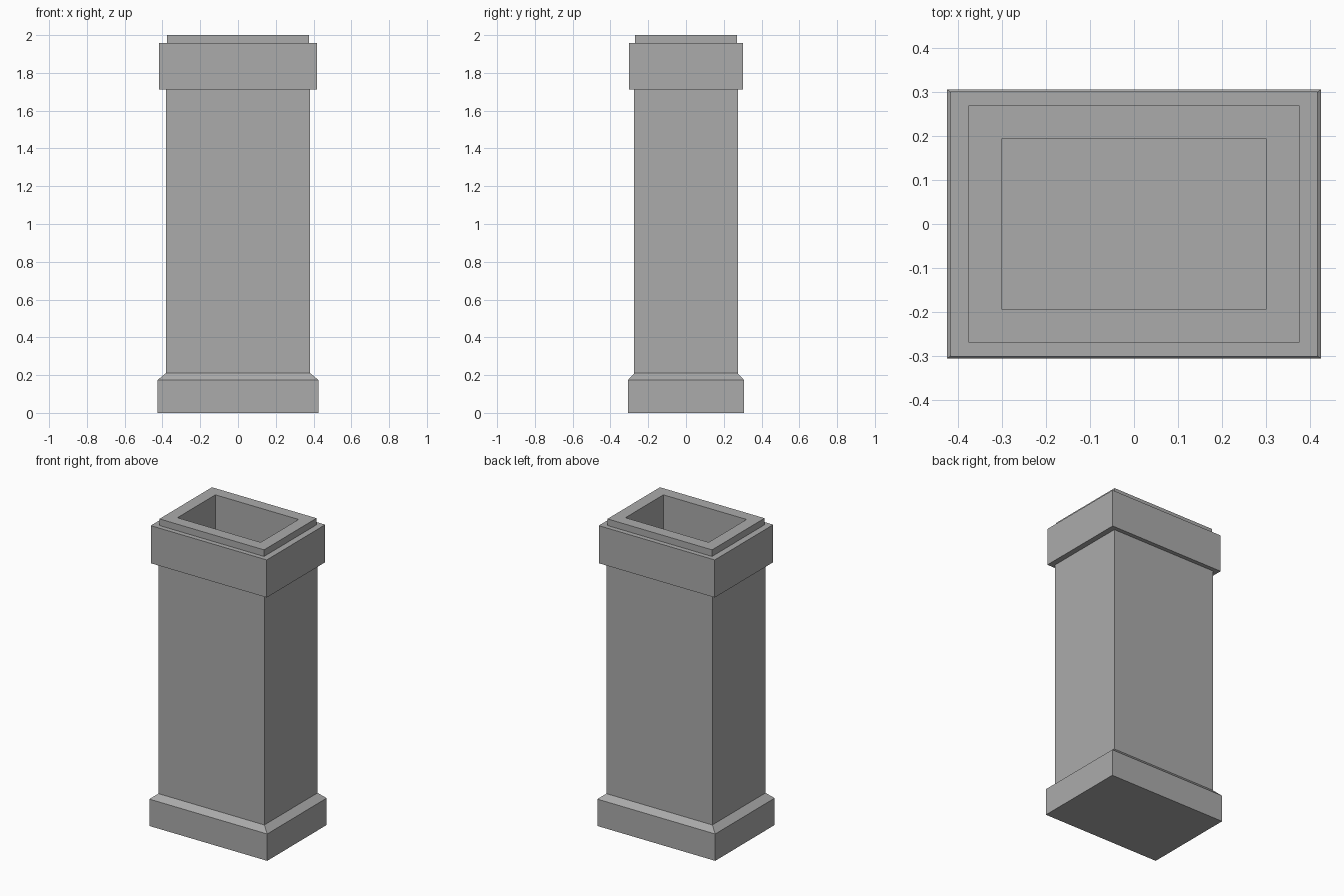
import bpy
import bmesh

if "Cube" in bpy.data.objects:
    bpy.data.objects.remove(bpy.data.objects["Cube"])

# Outline of the chimney from the ground up, over the rim and down the flue:
# (half width x, half depth y, height z)
profile = [
    (0.425, 0.306, 0.0), (0.425, 0.306, 0.175),     # plinth
    (0.382, 0.274, 0.21),                           # sloped shoulder
    (0.382, 0.274, 1.712),                          # shaft
    (0.418, 0.301, 1.712), (0.418, 0.301, 1.957),   # collar
    (0.377, 0.27, 1.957), (0.377, 0.27, 2.0),       # top lip
    (0.30, 0.195, 2.0), (0.30, 0.195, 1.5),         # flue opening
]


def stack_rectangles(name, rings):
    bm = bmesh.new()
    loops = [[bm.verts.new((sx * x, sy * y, z))
              for sx, sy in ((-1, -1), (1, -1), (1, 1), (-1, 1))]
             for x, y, z in rings]
    for low, high in zip(loops, loops[1:]):
        for i in range(4):
            j = (i + 1) % 4
            bm.faces.new((low[i], low[j], high[j], high[i]))
    bm.faces.new(loops[0][::-1])   # underside
    bm.faces.new(loops[-1])        # flue floor
    bmesh.ops.recalc_face_normals(bm, faces=bm.faces)
    mesh = bpy.data.meshes.new(name)
    bm.to_mesh(mesh)
    bm.free()
    obj = bpy.data.objects.new(name, mesh)
    bpy.context.collection.objects.link(obj)
    return obj


chimney = stack_rectangles("chimney", profile)

# Dark grey stone
stone = bpy.data.materials.new("dark_stone")
stone.diffuse_color = (0.41, 0.41, 0.41, 1.0)
stone.use_nodes = True
stone.node_tree.nodes["Principled BSDF"].inputs["Base Color"].default_value = stone.diffuse_color
chimney.data.materials.append(stone)
